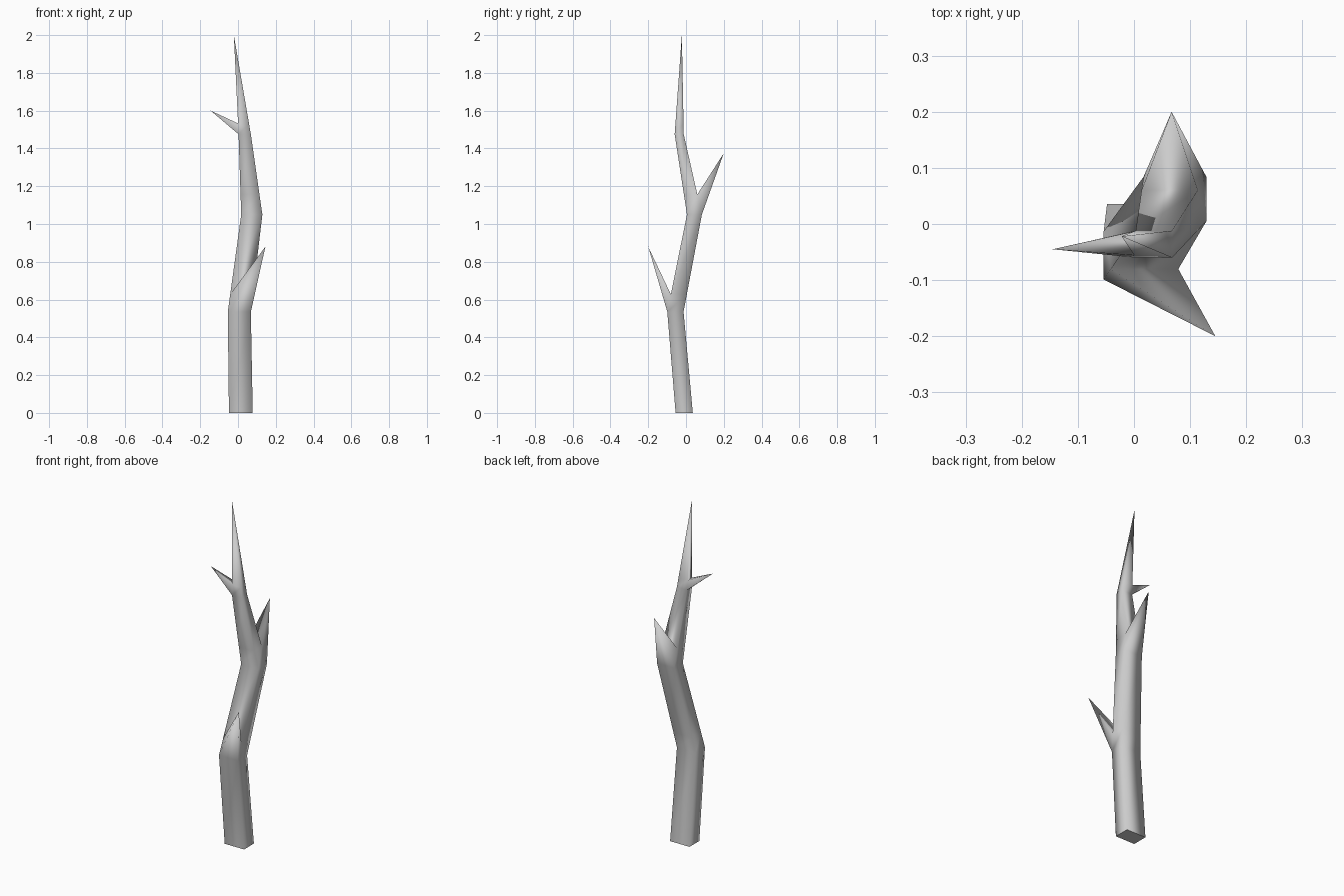
import bpy, bmesh
from mathutils import Vector

if "Cube" in bpy.data.objects:
    bpy.data.objects.remove(bpy.data.objects["Cube"])

# Trunk cross-sections: x min, x max, y min, y max, z
sections = [(-.048, .078, -.055, .036, 0),
            (-.054, .068, -.099, -.013, .535),
            (.017, .129, .005, .084, 1.05),
            (.003, .068, -.060, -.012, 1.475)]
tip = Vector((-.022, -.022, 2.0))
# Branch growing just above a section: section -> (side, blend to next section, tip)
branches = {1: (0, .18, (.145, -.2, .88)),
            2: (2, .25, (.067, .2, 1.375)),
            3: (3, .11, (-.145, -.045, 1.6))}


def corners(s):
    x0, x1, y0, y1, z = s
    return [Vector(p) for p in ((x0, y0, z), (x1, y0, z), (x1, y1, z), (x0, y1, z))]


rings = [corners(s) for s in sections] + [[tip] * 4]
bm = bmesh.new()


def fan(ring, apex):
    top = bm.verts.new(apex)
    for i in range(4):
        bm.faces.new((ring[i], ring[(i + 1) % 4], top))


def band(low, high, skip=None):
    for i in range(4):
        if i != skip:
            j = (i + 1) % 4
            bm.faces.new((low[i], low[j], high[j], high[i]))


# Trunk, with a branch spike replacing one side face at each bend
prev = [bm.verts.new(p) for p in rings[0]]
base = bm.faces.new(prev[::-1])
for k in range(1, 4):
    ring = [bm.verts.new(p) for p in rings[k]]
    band(prev, ring)
    side, t, end = branches[k]
    upper = [bm.verts.new(a.lerp(b, t)) for a, b in zip(rings[k], rings[k + 1])]
    band(ring, upper, side)
    j = (side + 1) % 4
    fan([ring[side], ring[j], upper[j], upper[side]], end)
    prev = upper
fan(prev, tip)

# Smooth bark, crisp cut at the foot
for f in bm.faces:
    f.smooth = f is not base
for e in base.edges:
    e.smooth = False
bmesh.ops.recalc_face_normals(bm, faces=bm.faces[:])
mesh = bpy.data.meshes.new("branch_trunk")
bm.to_mesh(mesh)
bm.free()
bpy.context.collection.objects.link(bpy.data.objects.new("branch_trunk", mesh))
